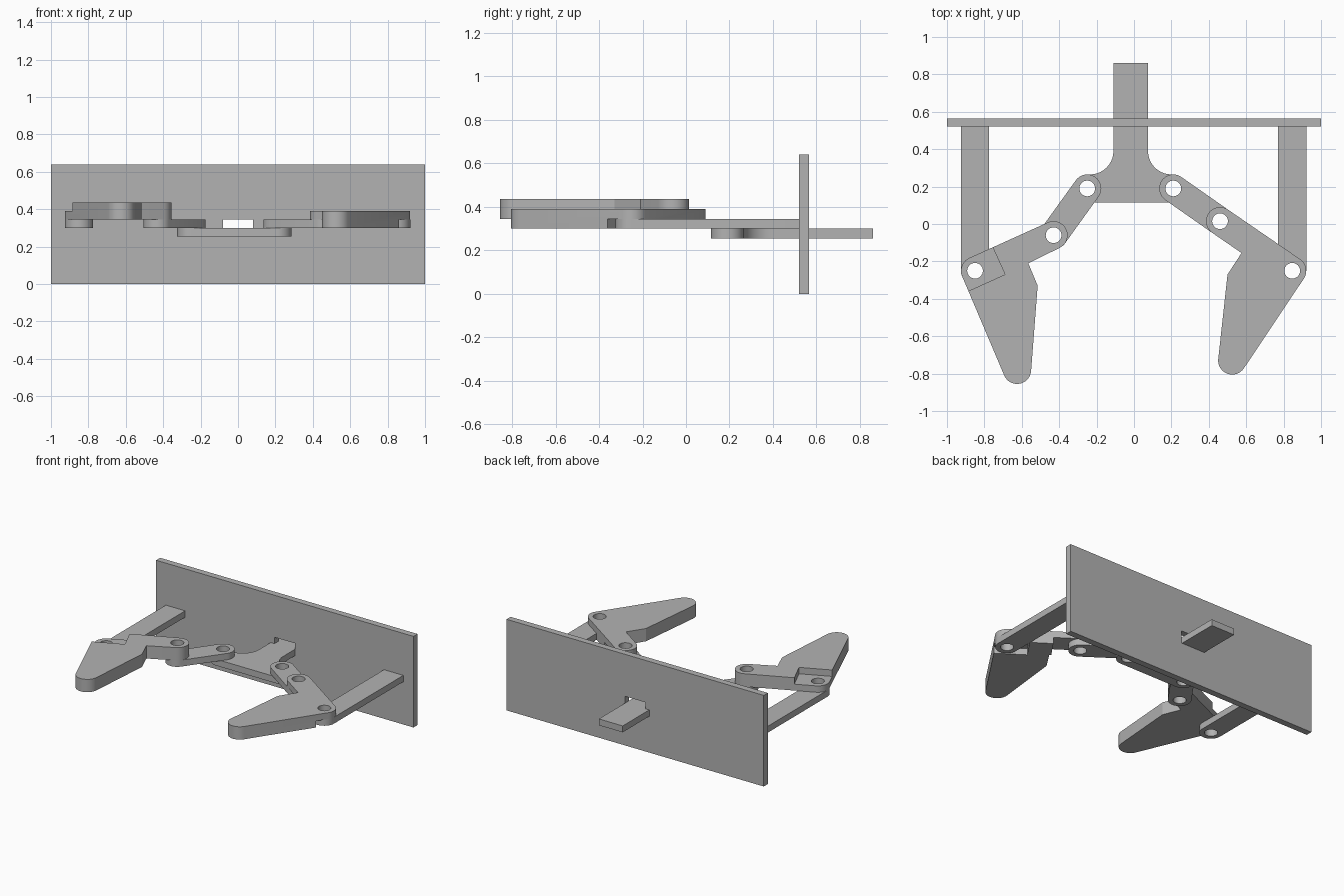
import bpy, bmesh, math
from mathutils import Vector

old = bpy.data.objects.get("Cube")
if old:
    bpy.data.objects.remove(old)

grey = bpy.data.materials.new("plain grey")
grey.use_nodes = True
colour = (0.45, 0.45, 0.45, 1)
grey.diffuse_color = colour
grey.node_tree.nodes["Principled BSDF"].inputs["Base Color"].default_value = colour

T = 0.045            # sheet thickness
Z0 = 0.255           # underside of the lowest sheet
R, HOLE = 0.075, 0.042


def level(n):
    return Z0 + n * T


def outline(items):
    """Counter-clockwise outline through (x, y, radius) corners; a negative radius is a fillet."""
    n = len(items)
    normals = []
    for i in range(n):
        ax, ay, ar = items[i]
        bx, by, br = items[(i + 1) % n]
        c = (ar - br) / math.hypot(bx - ax, by - ay)
        normals.append(math.atan2(by - ay, bx - ax) - math.acos(max(-1, min(1, c))))
    pts = []
    for i, (x, y, r) in enumerate(items):
        if r == 0:
            pts.append((x, y))
            continue
        start, end = normals[i - 1], normals[i]
        sweep = (end - start) % math.tau if r > 0 else -((start - end) % math.tau)
        steps = max(2, int(abs(sweep) / math.radians(9)))
        for k in range(steps + 1):
            a = start + sweep * k / steps
            pts.append((x + r * math.cos(a), y + r * math.sin(a)))
    return pts


def prism(name, pts, z1, z2):
    bm = bmesh.new()
    face = bm.faces.new([bm.verts.new((x, y, z1)) for x, y in pts])
    top = bmesh.ops.extrude_face_region(bm, geom=[face])["geom"]
    bmesh.ops.translate(bm, vec=(0, 0, z2 - z1),
                        verts=[v for v in top if isinstance(v, bmesh.types.BMVert)])
    bmesh.ops.recalc_face_normals(bm, faces=bm.faces)
    mesh = bpy.data.meshes.new(name)
    bm.to_mesh(mesh)
    bm.free()
    mesh.materials.append(grey)
    obj = bpy.data.objects.new(name, mesh)
    bpy.context.collection.objects.link(obj)
    return obj


def select(obj):
    bpy.ops.object.select_all(action="DESELECT")
    obj.select_set(True)
    bpy.context.view_layer.objects.active = obj


def cut(obj, cutter):
    cutter.hide_render = True
    mod = obj.modifiers.new("cut", "BOOLEAN")
    mod.operation, mod.solver, mod.object = "DIFFERENCE", "EXACT", cutter
    select(obj)
    bpy.ops.object.modifier_apply(modifier=mod.name)
    bpy.data.objects.remove(cutter)


def drill(obj, *centres):
    for x, y in centres:
        ring = [(x + HOLE * math.cos(math.tau * k / 32), y + HOLE * math.sin(math.tau * k / 32))
                for k in range(32)]
        cut(obj, prism("hole_cutter", ring, 0, 1))
    select(obj)
    bpy.ops.object.shade_smooth_by_angle(angle=math.radians(25))


def rebate(obj, pivot, toward, box, z1, z2):
    """Cut a box set along the arm: u runs along it, v across it."""
    u = (Vector(toward) - Vector(pivot)).normalized()
    v = Vector((-u.y, u.x))
    u1, u2, v1, v2 = box
    corners = [Vector(pivot) + u * a + v * b
               for a, b in ((u1, v1), (u2, v1), (u2, v2), (u1, v2))]
    cut(obj, prism("rebate_cutter", [tuple(c) for c in corners], z1, z2))


def rect(x1, x2, y1, y2):
    return [(x1, y1), (x2, y1), (x2, y2), (x1, y2)]


# Pivot positions
slider_l, slider_r = (0.21, 0.19), (-0.25, 0.19)
elbow_l, elbow_r = (0.46, 0.015), (-0.43, -0.06)
base_l, base_r = (0.846, -0.25), (-0.85, -0.25)

# Upright plate with a slot for the slider
plate = prism("mounting_plate", rect(-1, 1, 0.52, 0.565), 0, 0.64)
cut(plate, prism("slot_cutter", rect(-0.08, 0.08, 0.4, 0.7), Z0, level(2)))

# Sliding push rod with a flared head
rod = prism("push_rod", outline([
    (*slider_l, R), (0.2, 0.39, -0.125), (0.075, 0.86, 0),
    (-0.11, 0.86, 0), (-0.235, 0.39, -0.125), (*slider_r, R)]), level(0), level(1))
drill(rod, slider_l, slider_r)

# Fixed support bars and short links
for side, slider, elbow, base in (("left", slider_l, elbow_l, base_l),
                                  ("right", slider_r, elbow_r, base_r)):
    x = base[0]
    bar = prism(side + "_support_bar", outline([
        (*base, R), (x + R, 0.525, 0), (x - R, 0.525, 0)]), level(1), level(2))
    drill(bar, base)
    link = prism(side + "_link", outline([(*slider, R), (*elbow, R)]), level(1), level(2))
    drill(link, slider, elbow)

# Right finger, with its top rebated around the base pivot
finger = prism("right_finger", outline([
    (-0.625, -0.78, R), (-0.515, -0.33, 0), (-0.565, -0.21, 0),
    (*elbow_r, R), (*base_r, R)]), level(2), level(4))
rebate(finger, base_r, elbow_r, (-0.3, 0.138, -0.084, 0.3), level(3), level(5))
drill(finger, elbow_r, base_r)

# Left finger, with its underside rebated around the base pivot and the link
finger = prism("left_finger", outline([
    (0.525, -0.73, R), (*base_l, R), (*elbow_l, R),
    (0.575, -0.155, 0), (0.5, -0.27, 0)]), level(1), level(3))
rebate(finger, base_l, elbow_l, (-0.3, 0.138, -0.3, 0.084), 0, level(2))
rebate(finger, base_l, elbow_l, (0.29, 0.7, -0.3, 0.12), 0, level(2))
drill(finger, elbow_l, base_l)
